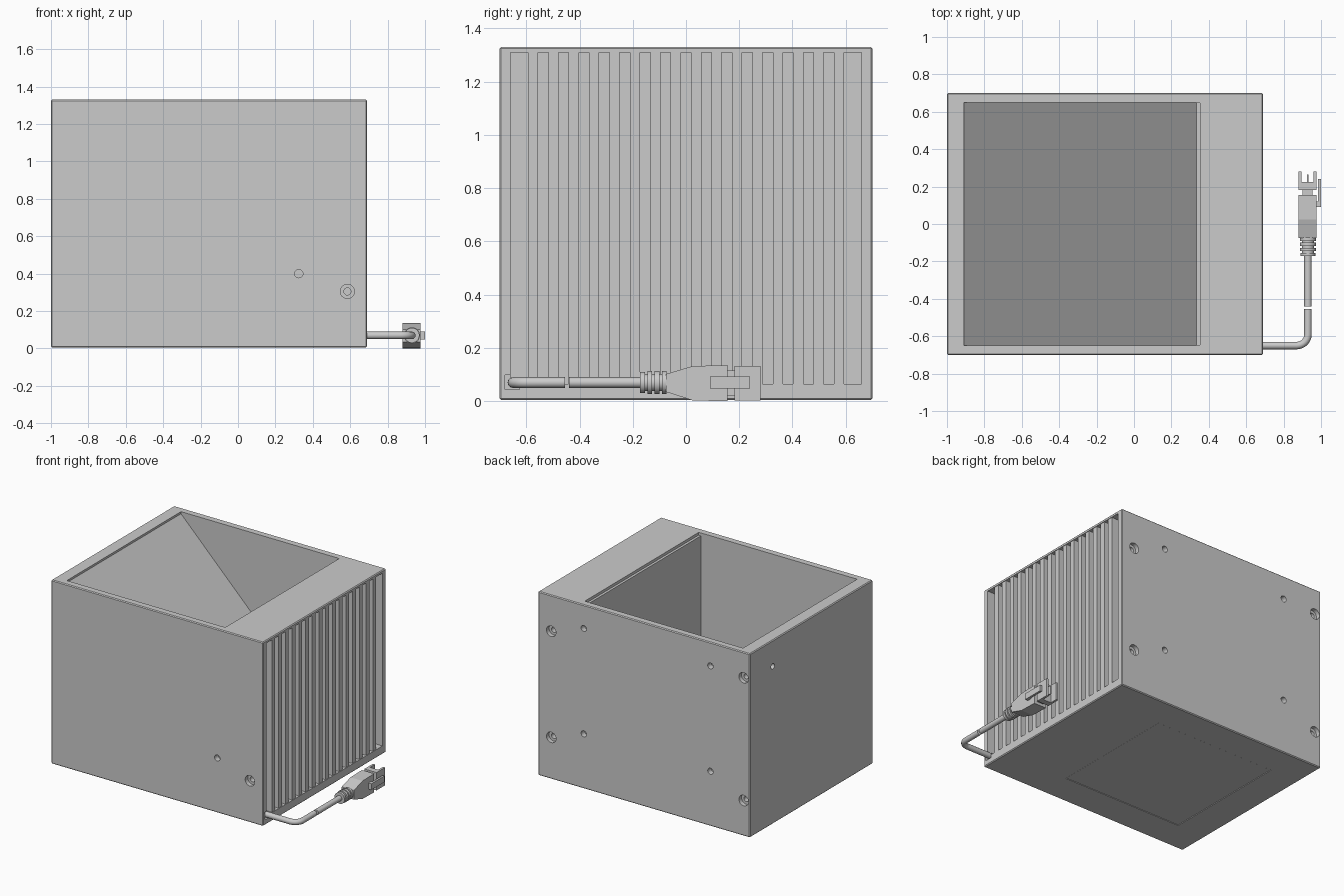
import bpy, bmesh, math
from mathutils import Vector, Matrix

if "Cube" in bpy.data.objects:
    bpy.data.objects.remove(bpy.data.objects["Cube"])

def finish(name, bm):
    bmesh.ops.recalc_face_normals(bm, faces=bm.faces[:])
    me = bpy.data.meshes.new(name)
    bm.to_mesh(me)
    bm.free()
    ob = bpy.data.objects.new(name, me)
    bpy.context.collection.objects.link(ob)
    return ob

def activate(ob):
    bpy.ops.object.select_all(action='DESELECT')
    ob.select_set(True)
    bpy.context.view_layer.objects.active = ob

def smooth(ob):
    activate(ob)
    bpy.ops.object.shade_smooth_by_angle(angle=math.radians(35))

def box(name, x, y, z, chamfer=0):
    bm = bmesh.new()
    bmesh.ops.create_cube(bm, size=1)
    for v in bm.verts:
        v.co = Vector([(r[0] + r[1]) / 2 + c * (r[1] - r[0]) for r, c in zip((x, y, z), v.co)])
    if chamfer:
        bmesh.ops.bevel(bm, geom=bm.edges[:], offset=chamfer, segments=1, affect='EDGES')
    return finish(name, bm)

def cylinder(name, start, direction, r, length, n=24):
    d = Vector(direction).normalized()
    bm = bmesh.new()
    bmesh.ops.create_cone(bm, cap_ends=True, segments=n, radius1=r, radius2=r, depth=length)
    rot = d.to_track_quat('Z', 'Y').to_matrix().to_4x4()
    bm.transform(Matrix.Translation(Vector(start) + d * length / 2) @ rot)
    return finish(name, bm)

def prism(name, pts, lo, hi, place):
    bm = bmesh.new()
    a = [bm.verts.new(place(p, lo)) for p in pts]
    b = [bm.verts.new(place(p, hi)) for p in pts]
    bm.faces.new(a)
    bm.faces.new(b[::-1])
    for i in range(len(pts)):
        j = (i + 1) % len(pts)
        bm.faces.new((a[i], a[j], b[j], b[i]))
    return finish(name, bm)

def cut(ob, cutter):
    activate(ob)
    m = ob.modifiers.new("cut", 'BOOLEAN')
    m.operation, m.solver, m.object = 'DIFFERENCE', 'EXACT', cutter
    bpy.ops.object.modifier_apply(modifier=m.name)
    bpy.data.objects.remove(cutter)

def hole(ob, pos, inward, r, depth):
    d = Vector(inward)
    cut(ob, cylinder("cutter", Vector(pos) - d * 0.02, d, r, depth + 0.02))

def counterbore(ob, pos, inward, r, depth):
    hole(ob, pos, inward, r, depth)
    hole(ob, pos, inward, r * 0.5, depth + 0.035)

# Housing with open top, bottom window and finned side recess
B, T, R = 0.005, 1.33, 0.69
body = box("housing", (-1, R), (-0.7, 0.7), (B, T), 0.006)
cut(body, box("cutter", (-0.91, 0.335), (-0.65, 0.65), (0.05, 1.5)))
cut(body, box("cutter", (0.3, 0.353), (-0.648, 0.648), (1.31, 1.5)))
cut(body, box("cutter", (-0.77, 0.186), (-0.47, 0.47), (-0.1, 0.1)))
cut(body, box("cutter", (0.62, 0.8), (-0.66, 0.66), (0.065, 1.31)))
cut(body, box("cutter", (0.66, 0.8), (-0.68, -0.625), (0.043, 0.098)))

# Mounting holes on front, back, top, bottom and left faces
for s in (-1, 1):
    for x, z in ((-0.95, 1.145), (-0.95, 0.26), (0.585, 1.07), (0.585, 0.305)):
        counterbore(body, (x, s * 0.7, z), (0, -s, 0), 0.038, 0.03)
    for x in (-0.685, 0.325):
        for z in (0.4, 1.16):
            hole(body, (x, s * 0.7, z), (0, -s, 0), 0.022, 0.04)
    counterbore(body, (0.48, s * 0.67, T), (0, 0, -1), 0.024, 0.02)
    counterbore(body, (0.585, s * 0.435, T), (0, 0, -1), 0.024, 0.02)
    hole(body, (0.585, s * 0.435, B), (0, 0, 1), 0.03, 0.05)
    hole(body, (-0.95, s * 0.45, B), (0, 0, 1), 0.03, 0.05)
    for z in (0.255, 1.142):
        hole(body, (-1, s * 0.44, z), (1, 0, 0), 0.02, 0.05)
smooth(body)

# Diagonal mirror plate and bottom window
prism("diagonal_plate", [(-0.91, 1.315), (0.335, 0.07), (0.335, 0.05), (0.325, 0.05), (-0.91, 1.285)],
      -0.65, 0.65, lambda p, t: (p[0], t, p[1]))
box("bottom_window", (-0.767, 0.183), (-0.467, 0.467), (B + 0.002, 0.045))

# Cooling fins
for i in range(16):
    y = -0.575 + i * 1.15 / 15
    box("cooling_fin", (0.61, 0.686), (y - 0.019, y + 0.019), (0.06, 1.312))

# Cable in two pieces with a short break
CX, CZ = 0.93, 0.07
def tube(name, pts, r):
    cu = bpy.data.curves.new(name, 'CURVE')
    cu.dimensions = '3D'
    cu.bevel_depth, cu.bevel_resolution, cu.use_fill_caps = r, 4, True
    sp = cu.splines.new('POLY')
    sp.points.add(len(pts) - 1)
    for q, p in zip(sp.points, pts):
        q.co = (*p, 1)
    ob = bpy.data.objects.new(name, cu)
    bpy.context.collection.objects.link(ob)
    activate(ob)
    bpy.ops.object.convert(target='MESH')
    smooth(bpy.context.object)

bend = [(CX - 0.06 + 0.06 * math.sin(a), -0.59 - 0.06 * math.cos(a), CZ)
        for a in [i * math.pi / 16 for i in range(9)]]
tube("cable_near", [(0.64, -0.65, CZ)] + bend + [(CX, -0.455, CZ)], 0.02)
tube("cable_far", [(CX, -0.44, CZ), (CX, -0.06, CZ)], 0.02)

# Strain relief rings
for i in range(4):
    r = 0.043 if i else 0.04
    smooth(cylinder("strain_relief_ring", (CX, -0.172 + i * 0.027, CZ), (0, 1, 0), r, 0.018))
smooth(cylinder("strain_relief_core", (CX, -0.165, CZ), (0, 1, 0), 0.032, 0.1))

# Connector: flared body, neck, pronged head, latch
across = lambda p, t: (t, p[0], p[1])
prism("connector_body", [(-0.075, 0.035), (0.025, 0.003), (0.155, 0), (0.155, 0.135), (0.025, 0.132), (-0.075, 0.102)],
      0.88, 0.977, across)
box("connector_neck", (0.902, 0.955), (0.15, 0.19), (0.02, 0.115))
box("connector_head", (0.88, 0.977), (0.183, 0.225), (0.003, 0.132))
for x in (0.88, 0.961):
    box("connector_prong", (x, x + 0.016), (0.22, 0.28), (0.003, 0.132))
box("connector_pin", (0.925, 0.932), (0.22, 0.265), (0.04, 0.1))
box("latch", (0.985, 1.0), (0.09, 0.24), (0.048, 0.092))
box("latch_root", (0.97, 0.99), (0.09, 0.12), (0.048, 0.092))
